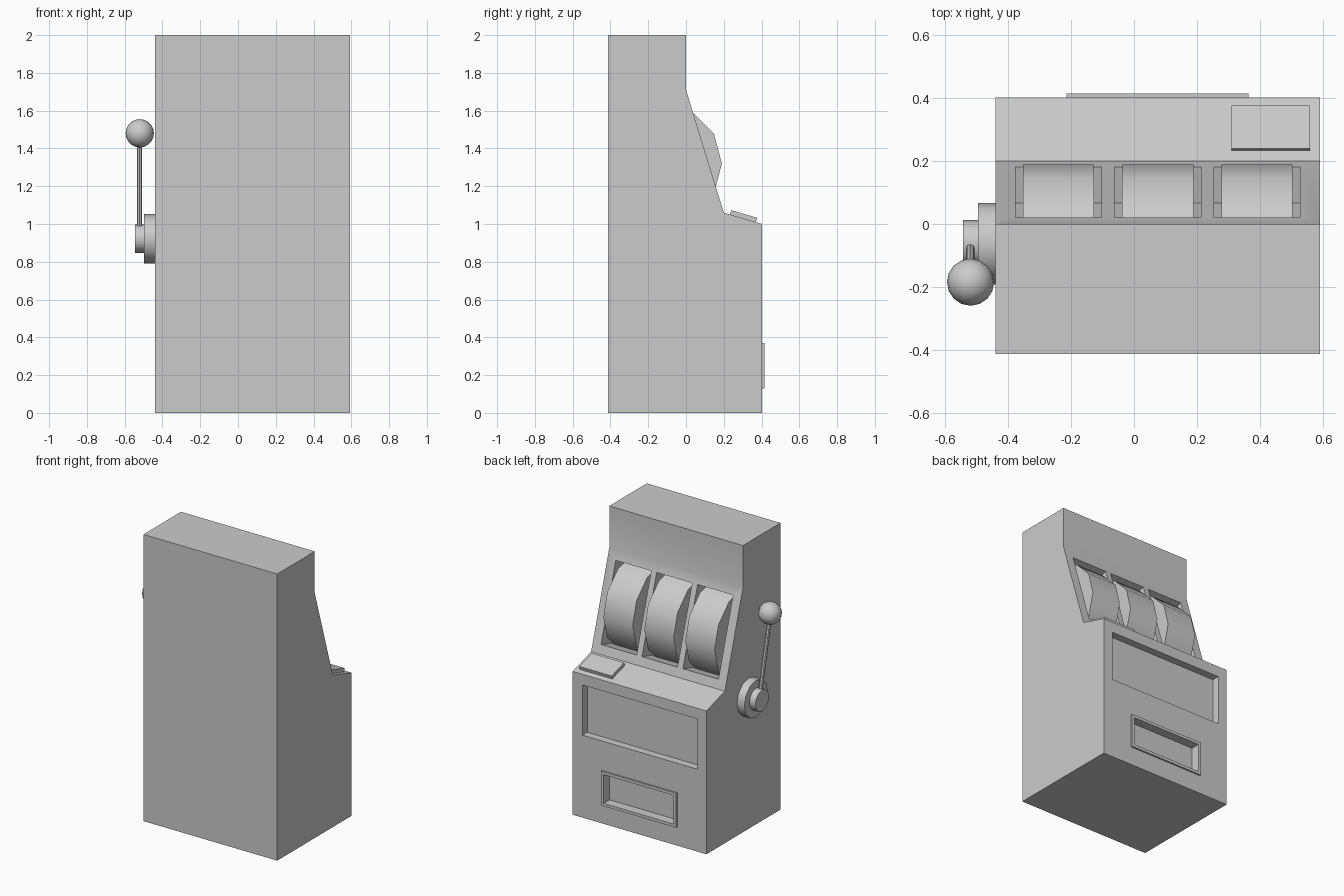
import bpy, bmesh, math
from mathutils import Vector

if "Cube" in bpy.data.objects:
    bpy.data.objects.remove(bpy.data.objects["Cube"])


def make(name, bm, angle=40):
    bmesh.ops.recalc_face_normals(bm, faces=bm.faces)
    me = bpy.data.meshes.new(name)
    bm.to_mesh(me)
    bm.free()
    ob = bpy.data.objects.new(name, me)
    bpy.context.collection.objects.link(ob)
    smooth(ob, angle)
    return ob


def smooth(ob, angle=40):
    bpy.ops.object.select_all(action='DESELECT')
    ob.select_set(True)
    bpy.context.view_layer.objects.active = ob
    bpy.ops.object.shade_smooth_by_angle(angle=math.radians(angle))


def prism(name, profile, x0, x1):
    """Extrude a (y, z) profile along x."""
    bm = bmesh.new()
    f = bm.faces.new([bm.verts.new((x0, y, z)) for y, z in profile])
    r = bmesh.ops.extrude_face_region(bm, geom=[f])
    vs = [v for v in r['geom'] if isinstance(v, bmesh.types.BMVert)]
    bmesh.ops.translate(bm, verts=vs, vec=(x1 - x0, 0, 0))
    return make(name, bm)


def rect(y0, y1, z0, z1):
    return [(y0, z0), (y1, z0), (y1, z1), (y0, z1)]


def slab(a, b, low, high):
    """Profile of a plate along the line a-b, between two offsets from it."""
    a, b = Vector(a), Vector(b)
    t = (b - a).normalized()
    n = Vector((-t.y, t.x))
    if n.x < 0:
        n = -n
    return [tuple(p) for p in (a + n * low, a + n * high, b + n * high, b + n * low)]


def rod(name, p, q, radius, sides):
    p, q = Vector(p), Vector(q)
    d = q - p
    bm = bmesh.new()
    bmesh.ops.create_cone(bm, cap_ends=True, segments=sides, radius1=radius,
                          radius2=radius, depth=d.length)
    bmesh.ops.transform(bm, matrix=d.to_track_quat('Z', 'Y').to_matrix().to_4x4(), verts=bm.verts)
    bmesh.ops.translate(bm, verts=bm.verts, vec=(p + q) / 2)
    return make(name, bm)


def cut(ob, cutter):
    cutter.hide_render = True
    m = ob.modifiers.new("cut", 'BOOLEAN')
    m.operation, m.solver, m.object = 'DIFFERENCE', 'EXACT', cutter
    bpy.context.view_layer.objects.active = ob
    bpy.ops.object.modifier_apply(modifier=m.name)


# Cabinet
cabinet = prism("cabinet", [(-0.413, 0), (0.403, 0), (0.403, 1.0), (0.2, 1.06),
                            (0, 1.71), (0, 2), (-0.413, 2)], -0.44, 0.592)

# Payout tray frame
tray = prism("tray_frame", rect(0.38, 0.415, 0.13, 0.37), -0.215, 0.365)

# Reel windows, reels
R, CY, CZ = 0.318, -0.128, 1.32
arc = [(CY + R * math.cos(math.radians(a)), CZ + R * math.sin(math.radians(a)))
       for a in range(-60, 91, 30)]
cutters = []
for i in range(3):
    x = -0.2405 + i * 0.316
    cutters.append(prism("window_cutter", slab((0.02, 1.645), (0.182, 1.12), -0.12, 0.05),
                         x - 0.137, x + 0.137))
    prism("reel_%d" % (i + 1), [(CY, CZ)] + arc, x - 0.113, x + 0.113)

# Recessed front panel and tray opening
cutters.append(prism("panel_cutter", rect(0.35, 0.5, 0.575, 0.925), -0.37, 0.517))
tray_cutter = prism("tray_cutter", rect(0.35, 0.5, 0.15, 0.35), -0.195, 0.345)
cutters.append(tray_cutter)
cut(tray, tray_cutter)
for c in cutters:
    cut(cabinet, c)
for c in cutters:
    bpy.data.objects.remove(c)
smooth(cabinet)
smooth(tray)

# Coin plate on the ledge
prism("coin_plate", slab((0.233, 1.05), (0.37, 1.01), -0.01, 0.024), 0.31, 0.56)

# Lever: disc, hub, arm, knob
LY, LZ = -0.063, 0.922
rod("lever_disc", (-0.43, LY, LZ), (-0.497, LY, LZ), 0.13, 12)
rod("lever_hub", (-0.48, LY, LZ), (-0.544, LY, LZ), 0.075, 12)
rod("lever_arm", (-0.521, LY, LZ), (-0.521, -0.185, 1.48), 0.014, 8)
bm = bmesh.new()
bmesh.ops.create_uvsphere(bm, u_segments=16, v_segments=10, radius=0.075)
bmesh.ops.translate(bm, verts=bm.verts, vec=(-0.52, -0.185, 1.48))
make("lever_knob", bm)
